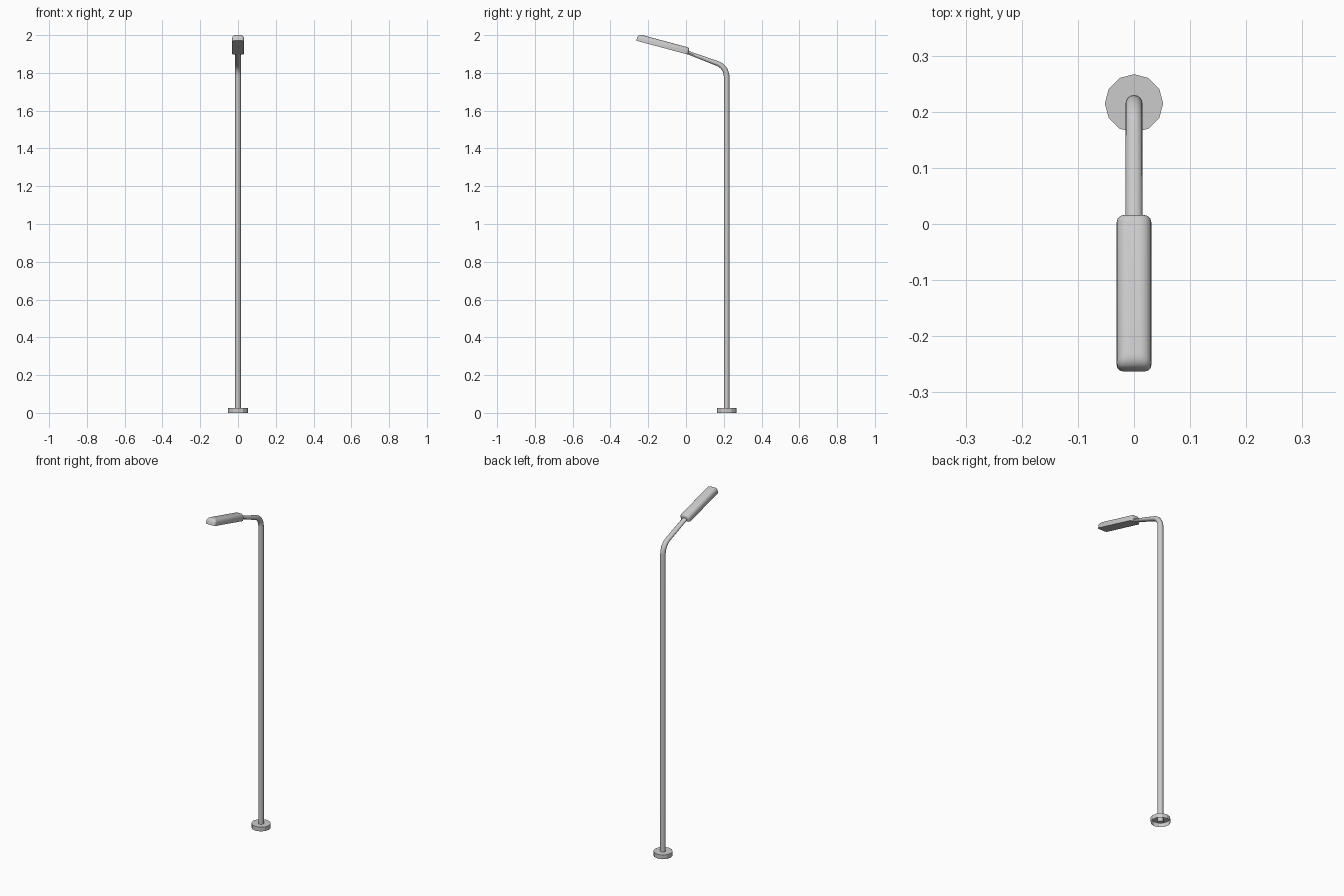
import bpy, bmesh
from math import sin, cos, pi, radians
from mathutils import Vector

if "Cube" in bpy.data.objects:
    bpy.data.objects.remove(bpy.data.objects["Cube"])

POLE_Y = 0.215


def ring(bm, pts):
    return [bm.verts.new(p) for p in pts]


def loft(name, rings, cap_start=True, cap_end=True, smooth=30):
    """Skin a list of closed point rings into one object."""
    bm = bmesh.new()
    vr = [ring(bm, r) for r in rings]
    n = len(vr[0])
    for a, b in zip(vr, vr[1:]):
        for i in range(n):
            j = (i + 1) % n
            bm.faces.new((a[i], a[j], b[j], b[i]))
    if cap_start:
        bm.faces.new(vr[0][::-1])
    if cap_end:
        bm.faces.new(vr[-1])
    bmesh.ops.recalc_face_normals(bm, faces=bm.faces[:])
    me = bpy.data.meshes.new(name)
    bm.to_mesh(me)
    bm.free()
    ob = bpy.data.objects.new(name, me)
    bpy.context.collection.objects.link(ob)
    if smooth:
        bpy.ops.object.select_all(action='DESELECT')
        ob.select_set(True)
        bpy.context.view_layer.objects.active = ob
        bpy.ops.object.shade_smooth_by_angle(angle=radians(smooth))
    return ob


# Base collar: 12-sided, open underneath
def disc(r, z, n=12):
    return [(r * cos(2 * pi * i / n), POLE_Y + r * sin(2 * pi * i / n), z) for i in range(n)]


loft("base_collar", [disc(0.052, 0), disc(0.052, 0.025)], cap_start=False, smooth=0)


# Pole and arm: one tube swept up, round the bend and out to the lamp
def tube_ring(y, z, tilt, rx, rn, n=16):
    out = Vector((0, cos(tilt), sin(tilt)))
    return [Vector((rx * cos(2 * pi * i / n), y, z)) + out * rn * sin(2 * pi * i / n)
            for i in range(n)]


R, BEND_Z, TURN = 0.074, 1.78, radians(72)
rings = [tube_ring(POLE_Y, 0.0, 0, 0.015, 0.015)]
for k in range(9):
    a = TURN * k / 8
    rings.append(tube_ring(POLE_Y - R + R * cos(a), BEND_Z + R * sin(a), a,
                           0.015, 0.015 - 0.002 * k / 8))
rings.append(tube_ring(0.012, 1.907, TURN, 0.015, 0.009))
loft("pole_and_arm", rings)


# Lamp head: flat underside, rounded top, tilted upwards to the front
def head_ring(side, rear, front, h, r):
    half, y0, y1 = 0.031 - side, -rear, -(0.283 - front)
    pts = []
    for cx, cy, start in ((half - r, y0 - r, 0), (-half + r, y0 - r, 90),
                          (-half + r, y1 + r, 180), (half - r, y1 + r, 270)):
        for k in range(4):
            a = radians(start + 30 * k)
            pts.append((cx + r * cos(a), cy + r * sin(a), h))
    return pts


rings = [head_ring(0, 0, 0, 0, 0.012)]
for k in range(6):
    a = pi / 2 * k / 5
    s = 1 - cos(a)
    rings.append(head_ring(0.02 * s, 0.009 * s, 0.022 * s, 0.016 + 0.021 * sin(a),
                           0.012 - 0.004 * s))
head = loft("lamp_head", rings, smooth=40)
head.location = (0, 0.0105, 1.897)
head.rotation_euler = (radians(-15), 0, 0)
